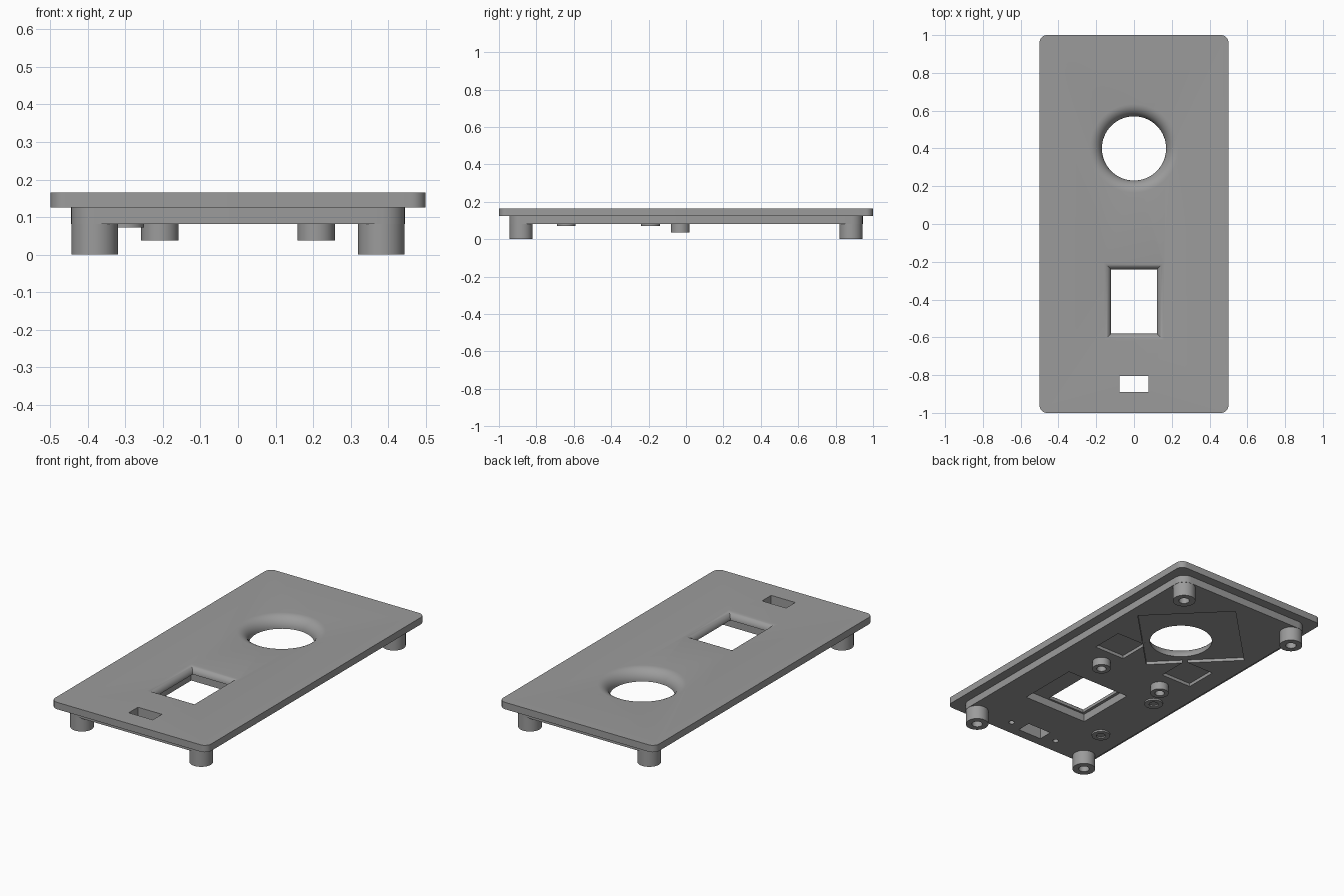
import bpy, bmesh, math

if "Cube" in bpy.data.objects:
    bpy.data.objects.remove(bpy.data.objects["Cube"])

GREY = bpy.data.materials.new("neutral grey")
GREY.diffuse_color = (0.33, 0.33, 0.33, 1)
GREY.use_nodes = True
GREY.node_tree.nodes["Principled BSDF"].inputs["Base Color"].default_value = GREY.diffuse_color


def circle(r, z, cx=0, cy=0, n=48):
    return [(cx + r * math.cos(2 * math.pi * i / n),
             cy + r * math.sin(2 * math.pi * i / n), z) for i in range(n)]


def rect(hx, hy, z, cx=0, cy=0):
    return [(cx + sx * hx, cy + sy * hy, z)
            for sx, sy in ((1, 1), (-1, 1), (-1, -1), (1, -1))]


def rounded_rect(hx, hy, r, z, seg=8):
    pts = []
    for k, (sx, sy) in enumerate(((1, 1), (-1, 1), (-1, -1), (1, -1))):
        for i in range(seg + 1):
            a = math.pi / 2 * (k + i / seg)
            pts.append((sx * (hx - r) + r * math.cos(a),
                        sy * (hy - r) + r * math.sin(a), z))
    return pts


def loft(name, rings):
    """Skin a stack of rings and cap both ends."""
    bm = bmesh.new()
    vs = [[bm.verts.new(p) for p in ring] for ring in rings]
    n = len(vs[0])
    for a, b in zip(vs, vs[1:]):
        for i in range(n):
            j = (i + 1) % n
            bm.faces.new((a[i], a[j], b[j], b[i]))
    bm.faces.new(vs[0])
    bm.faces.new(vs[-1])
    bmesh.ops.recalc_face_normals(bm, faces=bm.faces)
    me = bpy.data.meshes.new(name)
    bm.to_mesh(me)
    bm.free()
    me.materials.append(GREY)
    ob = bpy.data.objects.new(name, me)
    bpy.context.collection.objects.link(ob)
    return ob


def activate(ob):
    bpy.ops.object.select_all(action='DESELECT')
    ob.select_set(True)
    bpy.context.view_layer.objects.active = ob


def smooth(ob):
    activate(ob)
    bpy.ops.object.shade_smooth_by_angle(angle=math.radians(30))


def cut(ob, rings):
    cutter = loft("cutter", rings)
    cutter.hide_render = True
    mod = ob.modifiers.new("cut", 'BOOLEAN')
    mod.operation, mod.solver, mod.object = 'DIFFERENCE', 'EXACT', cutter
    activate(ob)
    bpy.ops.object.modifier_apply(modifier=mod.name)
    bpy.data.objects.remove(cutter)


def fillet(radius, steps=8):
    """(outward offset, z) pairs of a rounded edge falling from the top face."""
    for i in range(steps + 1):
        a = math.pi / 2 * i / steps
        yield radius * (1 - math.cos(a)), TOP - radius + radius * math.sin(a)


LIP, STEP, TOP = 0.082, 0.125, 0.165

# Cover plate with the stepped lip below it
plate = loft("cover_plate", [
    rounded_rect(0.445, 0.945, 0.062, LIP), rounded_rect(0.445, 0.945, 0.062, STEP),
    rounded_rect(0.5, 1.0, 0.04, STEP), rounded_rect(0.5, 1.0, 0.04, TOP)])

# Underside pockets: diamond, two small squares, window pocket
cut(plate, [circle(0.38, z, 0, 0.485, 4) for z in (0.05, 0.1)])
for side in (-1, 1):
    cut(plate, [rect(0.098, 0.096, z, side * 0.238, 0.17) for z in (0.05, 0.1005)])
cut(plate, [rect(0.207, 0.182, z, 0.067, -0.41) for z in (0.05, 0.127)])

# Round opening and window, each with a rounded top edge
prof = list(fillet(0.065))
cut(plate, [circle(0.17, 0.04, 0, 0.4, 64)]
    + [circle(0.17 + d, z, 0, 0.4, 64) for d, z in prof]
    + [circle(0.235, 0.2, 0, 0.4, 64)])
prof = list(fillet(0.037))
cut(plate, [rect(0.122, 0.17, 0.04, 0, -0.41)]
    + [rect(0.122 + d, 0.17 + d, z, 0, -0.41) for d, z in prof]
    + [rect(0.159, 0.207, 0.2, 0, -0.41)])

# Slot with a small blind hole on each side
cut(plate, [rect(0.077, 0.042, z, 0, -0.848) for z in (0.04, 0.2)])
for side in (-1, 1):
    cut(plate, [circle(0.016, z, side * 0.157, -0.855, 20) for z in (0.05, 0.12)])
smooth(plate)


def post(name, x, y, r, hole, bottom):
    end = LIP - 0.002
    smooth(loft(name, [circle(r, LIP + 0.001, x, y), circle(r, bottom, x, y),
                       circle(hole, bottom, x, y), circle(hole, end, x, y)]))


# Hollow corner feet, middle standoffs and low bosses
for sx in (-1, 1):
    for sy in (-1, 1):
        post("corner_foot", sx * 0.382, sy * 0.882, 0.062, 0.029, 0.0)
    post("middle_standoff", sx * 0.208, -0.03, 0.05, 0.026, 0.037)
for y in (-0.19, -0.64):
    post("low_boss", -0.3, y, 0.05, 0.025, 0.072)
